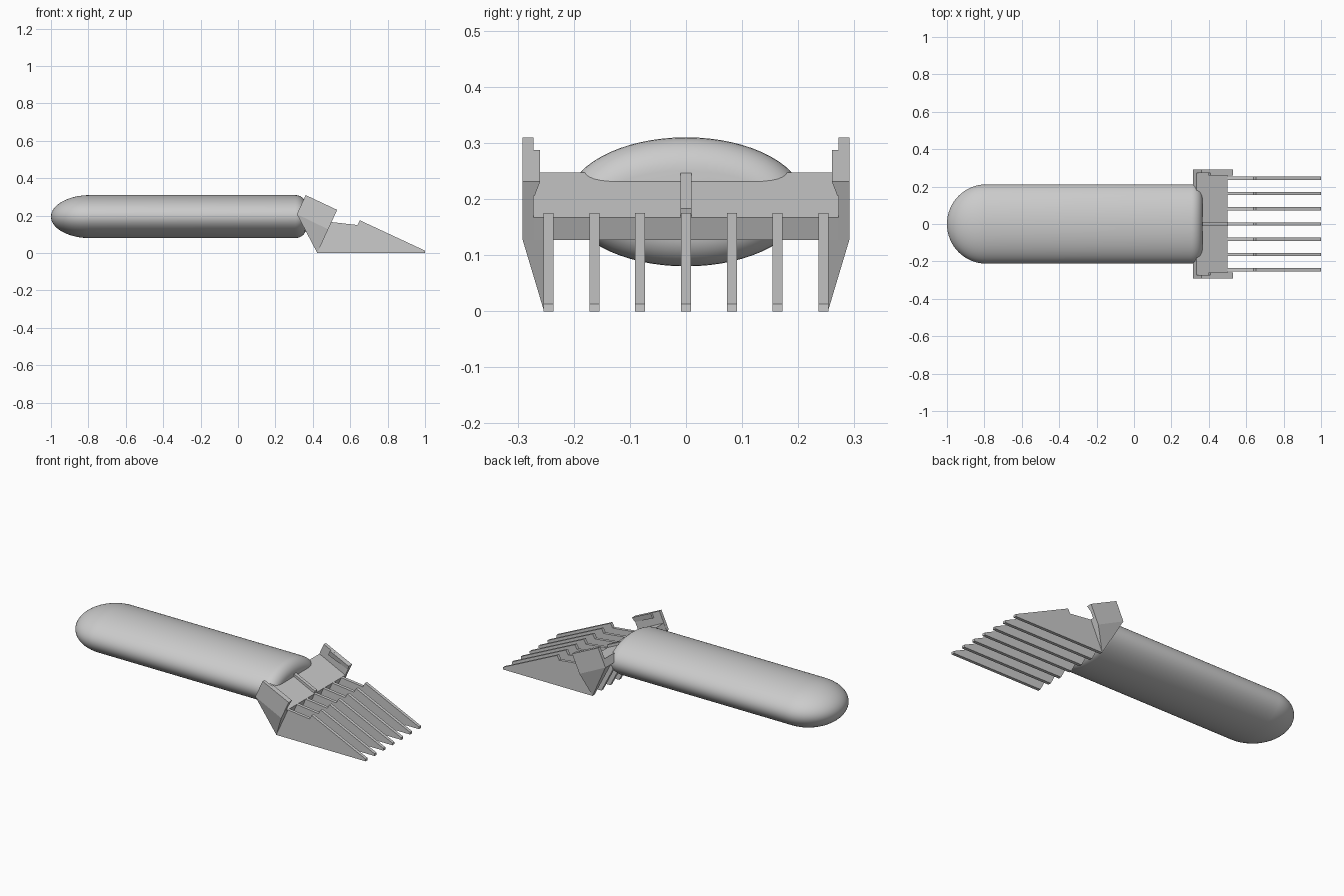
import bpy, bmesh
from math import sin, cos, pi, radians

if "Cube" in bpy.data.objects:
    bpy.data.objects.remove(bpy.data.objects["Cube"])


def finish(name, bm, smooth=False):
    bmesh.ops.recalc_face_normals(bm, faces=bm.faces)
    me = bpy.data.meshes.new(name)
    bm.to_mesh(me)
    bm.free()
    ob = bpy.data.objects.new(name, me)
    bpy.context.collection.objects.link(ob)
    if smooth:
        bpy.ops.object.select_all(action='DESELECT')
        ob.select_set(True)
        bpy.context.view_layer.objects.active = ob
        bpy.ops.object.shade_smooth_by_angle(angle=radians(35))
    return ob


def prism(name, profile, spans):
    """Extrude an (x, z) profile along y; spans is one (y0, y1) or one per point."""
    if isinstance(spans, tuple):
        spans = [spans] * len(profile)
    bm = bmesh.new()
    a = [bm.verts.new((x, s[0], z)) for (x, z), s in zip(profile, spans)]
    b = [bm.verts.new((x, s[1], z)) for (x, z), s in zip(profile, spans)]
    bm.faces.new(a)
    bm.faces.new(b)
    n = len(a)
    for i in range(n):
        j = (i + 1) % n
        bm.faces.new((a[i], a[j], b[j], b[i]))
    return finish(name, bm)


# Handle: oval body, domed rear end, filleted flat front end
A, B, ZC, SEG, R = 0.212, 0.115, 0.195, 64, 0.06
rings = []
for i in range(1, 17):
    t = i / 16 * pi / 2
    rings.append((-0.79 - 0.21 * cos(t), A * sin(t), B * sin(t)))
for i in range(9):
    t = i / 8 * pi / 2
    d = R * (1 - cos(t))
    rings.append((0.307 + R * sin(t), A - d, B - d))
bm = bmesh.new()
loops = [[bm.verts.new((x, a * cos(2 * pi * k / SEG), ZC + b * sin(2 * pi * k / SEG)))
          for k in range(SEG)] for x, a, b in rings]
tip = bm.verts.new((-1, 0, ZC))
for k in range(SEG):
    m = (k + 1) % SEG
    bm.faces.new((tip, loops[0][m], loops[0][k]))
    for p, q in zip(loops, loops[1:]):
        bm.faces.new((p[k], p[m], q[m], q[k]))
bm.faces.new(loops[-1])
finish("handle", bm, True)

# Sloping crossbar of the comb, with its centre rib
prism("crossbar", [(0.334, 0.247), (0.500, 0.167), (0.482, 0.127), (0.315, 0.207)], (-0.272, 0.272))
prism("centre_rib", [(0.345, 0.257), (0.502, 0.183), (0.495, 0.160), (0.335, 0.235)], (-0.01, 0.01))

# Side cheeks: upper plate, thicker inner lip, tapered lower part
for side, s in (("left", 1), ("right", -1)):
    prism(side + "_cheek", [(0.315, 0.208), (0.362, 0.310), (0.530, 0.231), (0.482, 0.127)],
          (s * 0.272, s * 0.291))
    prism(side + "_lip", [(0.410, 0.2874), (0.530, 0.231), (0.518, 0.205), (0.397, 0.262)],
          [(s * 0.26, s * 0.275)] * 2 + [(s * 0.27, s * 0.275), (s * 0.26, s * 0.275)])
    prism(side + "_lower_cheek", [(0.315, 0.208), (0.482, 0.127), (0.424, 0.0)],
          [(s * 0.24, s * 0.291), (s * 0.24, s * 0.291), (s * 0.24, s * 0.253)])

# Comb teeth
tooth = [(0.424, 0), (1, 0), (1, 0.013), (0.652, 0.175), (0.638, 0.150),
         (0.498, 0.166), (0.482, 0.129), (0.317, 0.206)]
for i in range(-3, 4):
    y = i * 0.0817
    prism(f"tooth_{i + 4}", tooth, (y - 0.009, y + 0.009))
